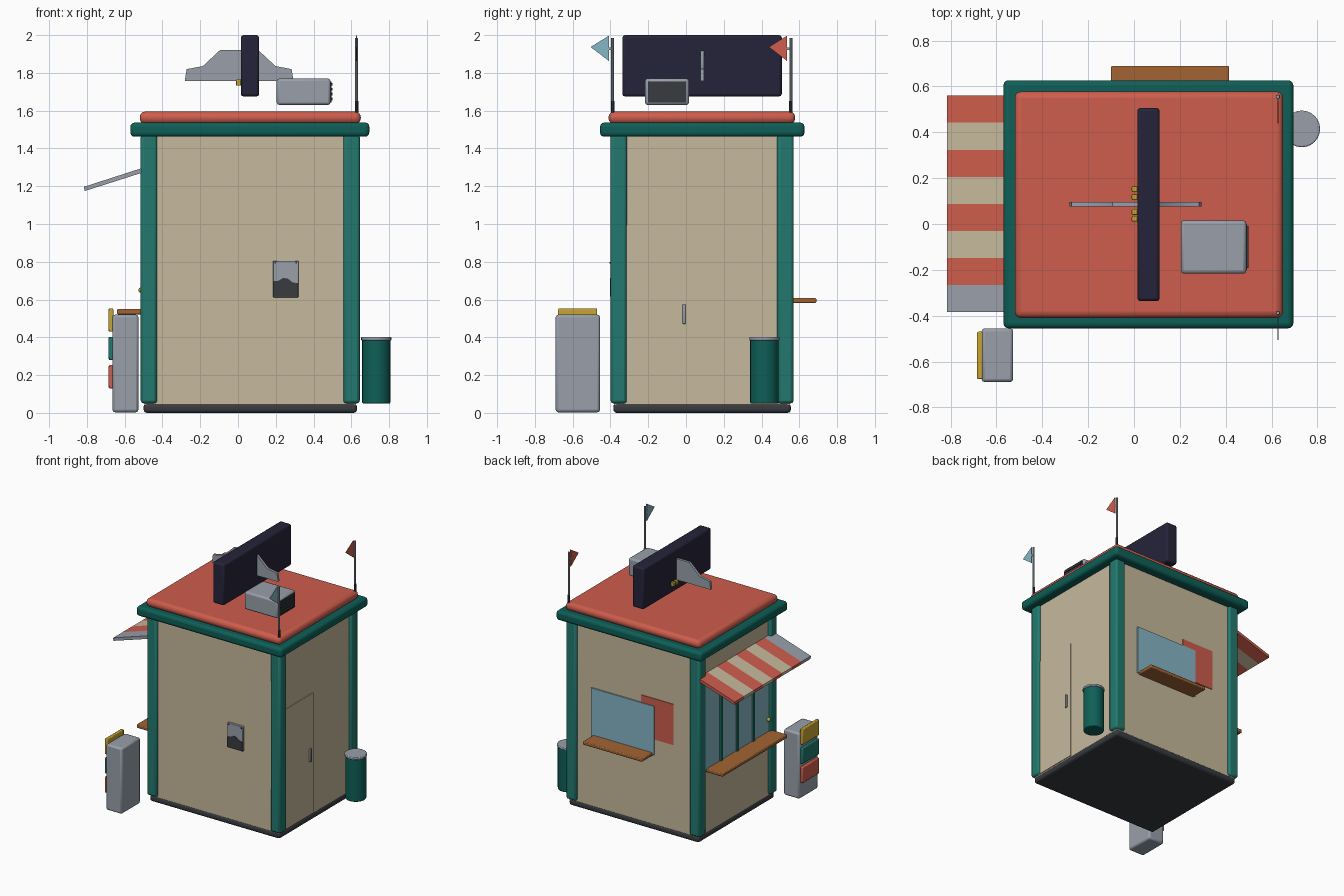
import bpy, bmesh
from math import radians
from mathutils import Vector

cube = bpy.data.objects.get("Cube")
if cube:
    bpy.data.objects.remove(cube, do_unlink=True)


def material(name, hexcode):
    def lin(i):
        c = int(hexcode[i:i + 2], 16) / 255
        return c / 12.92 if c < 0.04 else ((c + 0.055) / 1.055) ** 2.4
    col = (lin(0), lin(2), lin(4), 1)
    m = bpy.data.materials.new(name)
    m.use_nodes = True
    m.diffuse_color = col
    m.node_tree.nodes["Principled BSDF"].inputs["Base Color"].default_value = col
    return m


red = material("coral red", "CD5D4C")
beige = material("warm beige", "C6B99C")
grey = material("cool grey", "989FAA")
teal = material("teal", "22796E")
dark_teal = material("dark teal", "0E5F57")
navy = material("navy", "25243A")
dark = material("charcoal", "393B40")
brown = material("wood brown", "A26434")
blue = material("glass blue", "86B6C6")
yellow = material("mustard yellow", "C8A532")


def finish(name, bm, mat, bevel=0, segments=2):
    bmesh.ops.recalc_face_normals(bm, faces=bm.faces)
    me = bpy.data.meshes.new(name)
    bm.to_mesh(me)
    bm.free()
    ob = bpy.data.objects.new(name, me)
    bpy.context.collection.objects.link(ob)
    me.materials.append(mat)
    if bevel:
        mod = ob.modifiers.new("bevel", "BEVEL")
        mod.width, mod.segments = bevel, segments
    bpy.ops.object.select_all(action="DESELECT")
    ob.select_set(True)
    bpy.context.view_layer.objects.active = ob
    bpy.ops.object.shade_smooth_by_angle(angle=radians(35))
    return ob


def box(name, xs, ys, zs, mat, bevel=0, segments=2):
    bm = bmesh.new()
    bmesh.ops.create_cube(bm, size=1)
    for v in bm.verts:
        v.co = [(a + b) / 2 + c * (b - a) for (a, b), c in zip((xs, ys, zs), v.co)]
    return finish(name, bm, mat, bevel, segments)


def prism(name, pts, axis, lo, hi, mat, bevel=0):
    """Extrude a flat outline along x (outline y,z) or y (outline x,z)."""
    bm = bmesh.new()
    place = (lambda p: (lo, *p)) if axis == "x" else (lambda p: (p[0], lo, p[1]))
    face = bm.faces.new([bm.verts.new(place(p)) for p in pts])
    out = bmesh.ops.extrude_face_region(bm, geom=[face])["geom"]
    shift = Vector((hi - lo, 0, 0) if axis == "x" else (0, hi - lo, 0))
    bmesh.ops.translate(bm, vec=shift, verts=[g for g in out if isinstance(g, bmesh.types.BMVert)])
    return finish(name, bm, mat, bevel)


def cylinder(name, x, y, z0, z1, r, mat, sides=24, bevel=0):
    bm = bmesh.new()
    bmesh.ops.create_cone(bm, cap_ends=True, segments=sides, radius1=r, radius2=r, depth=z1 - z0)
    bmesh.ops.translate(bm, vec=(x, y, (z0 + z1) / 2), verts=bm.verts)
    return finish(name, bm, mat, bevel)


# Building shell
box("base", (-0.5, 0.63), (-0.385, 0.555), (0, 0.05), dark, 0.018, 3)
box("walls", (-0.495, 0.625), (-0.38, 0.55), (0.04, 1.48), beige)
for side, xs in (("left", (0.558, 0.645)), ("right", (-0.515, -0.428))):
    for end, ys in (("front", (-0.4, -0.313)), ("back", (0.483, 0.57))):
        box(f"{end}_{side}_pillar", xs, ys, (0.05, 1.475), teal, 0.016)
box("cornice", (-0.57, 0.695), (-0.455, 0.627), (1.462, 1.537), dark_teal, 0.022, 3)
box("roof", (-0.52, 0.65), (-0.41, 0.578), (1.53, 1.595), red, 0.028, 3)

# Door and handle
box("door", (0.615, 0.631), (-0.315, 0.033), (0.05, 0.993), beige)
box("door_handle", (0.628, 0.645), (-0.018, -0.003), (0.47, 0.575), grey, 0.004)

# Notice plate on the front, dark lower part with a wavy top
box("notice_plate", (0.185, 0.32), (-0.398, -0.375), (0.612, 0.805), grey, 0.004)
wave = [(0.188, 0.615), (0.317, 0.615), (0.317, 0.687), (0.29, 0.69), (0.265, 0.71),
        (0.24, 0.715), (0.215, 0.7), (0.188, 0.697)]
prism("notice_lower_part", wave, "y", -0.402, -0.396, dark)
for i, x in enumerate((0.196, 0.309)):
    box(f"notice_screw_{i}", (x - 0.004, x + 0.004), (-0.405, -0.396), (0.79, 0.798), dark)

# Serving window with mullions, counter and bell
box("serving_glass", (-0.501, -0.49), (-0.314, 0.484), (0.54, 1.25), blue)
for i in range(3):
    y = -0.115 + i * 0.2
    box(f"mullion_{i}", (-0.512, -0.49), (y - 0.012, y + 0.012), (0.54, 1.25), teal)
box("serving_counter", (-0.64, -0.49), (-0.345, 0.46), (0.522, 0.55), brown, 0.006)
bm = bmesh.new()
bmesh.ops.create_uvsphere(bm, u_segments=12, v_segments=8, radius=0.015)
bmesh.ops.translate(bm, vec=(-0.512, -0.295, 0.65), verts=bm.verts)
finish("bell", bm, yellow)

# Striped awning
slope = [(-0.49, 1.302), (-0.815, 1.197), (-0.813, 1.174), (-0.49, 1.277)]
step = 0.945 / 8
for i in range(8):
    mat = grey if i == 0 else (red if i % 2 else beige)
    prism(f"awning_stripe_{i}", slope, "y", -0.385 + i * step, -0.385 + (i + 1) * step, mat)

# Back window, poster and shelf
box("poster", (-0.278, 0), (0.545, 0.555), (0.712, 1.032), red)
box("back_glass", (-0.113, 0.433), (0.545, 0.561), (0.59, 0.974), blue)
box("back_shelf", (-0.1, 0.415), (0.54, 0.69), (0.582, 0.608), brown, 0.006)

# Roof sign with cross plate and small lamps
box("sign_board", (0.015, 0.112), (-0.337, 0.507), (1.675, 2.0), navy, 0.014)
half = [(0.288, 1.757), (0.278, 1.82), (0.192, 1.836), (0.1, 1.922)]
outline = [(0.006 + x, z) for x, z in half] + [(0.006 - x, z) for x, z in reversed(half)]
prism("sign_cross_plate", outline, "y", 0.077, 0.096, grey)
for i, y in enumerate((0.01, 0.04, 0.105, 0.14)):
    box(f"sign_lamp_{i}", (-0.01, 0.016), (y, y + 0.025), (1.732, 1.765), yellow, 0.004)

# Roof ventilation unit with grille
box("vent_unit", (0.205, 0.49), (-0.217, 0.016), (1.63, 1.77), grey, 0.014)
box("vent_grille", (0.485, 0.494), (-0.2, 0), (1.644, 1.755), dark)
for i in range(4):
    z = 1.655 + i * 0.026
    box(f"vent_slat_{i}", (0.49, 0.5), (-0.192, -0.008), (z, z + 0.014), dark)

# Pennants on poles
for name, y, mat in (("front", -0.388, blue), ("back", 0.555, red)):
    cylinder(f"{name}_flag_pole", 0.628, y, 1.59, 1.985, 0.008, grey, 10)
    cylinder(f"{name}_pole_foot", 0.628, y, 1.59, 1.65, 0.0095, dark, 10)
    tri = [(y - 0.02, 1.997), (y - 0.02, 1.863), (y - 0.117, 1.937)]
    prism(f"{name}_pennant", tri, "x", 0.625, 0.631, mat)
    box(f"{name}_pennant_tie", (0.626, 0.63), (y - 0.022, y), (1.92, 1.935), grey)

# Litter bin
cylinder("bin_body", 0.732, 0.415, 0.05, 0.39, 0.075, dark_teal, 24, 0.006)
cylinder("bin_lid", 0.732, 0.415, 0.383, 0.402, 0.08, grey, 24, 0.005)

# Dispenser cabinet with coloured panels
box("cabinet", (-0.665, -0.527), (-0.69, -0.455), (0.003, 0.52), grey, 0.014)
for name, z, mat in (("top", 0.43, yellow), ("middle", 0.28, teal), ("bottom", 0.13, red)):
    box(f"cabinet_{name}_panel", (-0.685, -0.66), (-0.677, -0.47), (z, z + 0.123), mat, 0.006)
